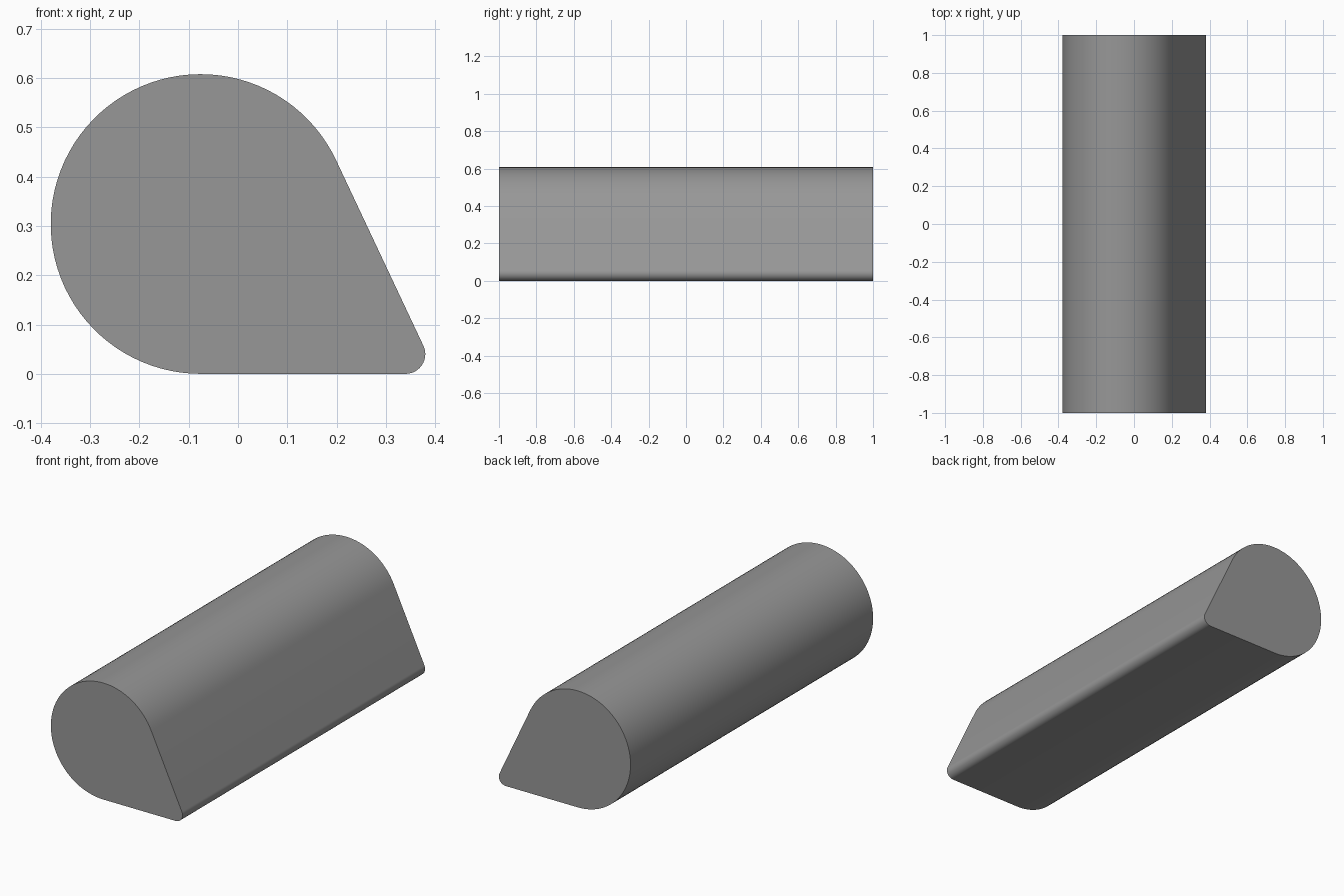
import bpy, bmesh, math
from mathutils import Vector

if "Cube" in bpy.data.objects:
    bpy.data.objects.remove(bpy.data.objects["Cube"])

R, r = 0.304, 0.04                      # large round and small nose radius
big, small = Vector((-0.38 + R, R)), Vector((0.38 - r, r))


def arc(c, rad, a0, a1, n):
    return [(c.x + rad * math.cos(a0 + (a1 - a0) * i / n),
             c.y + rad * math.sin(a0 + (a1 - a0) * i / n)) for i in range(n + 1)]


# Teardrop profile: two arcs joined by their common tangents
d = small - big
tangent = math.atan2(d.y, d.x) + math.acos((R - r) / d.length)
profile = (arc(big, R, tangent, 1.5 * math.pi, 64)
           + arc(small, r, -0.5 * math.pi, tangent, 20))

# Extrude the profile along y
bm = bmesh.new()
front = bm.faces.new([bm.verts.new((x, -1, z)) for x, z in profile])
ext = bmesh.ops.extrude_face_region(bm, geom=[front], use_keep_orig=True)
bmesh.ops.translate(bm, vec=(0, 2, 0),
                    verts=[g for g in ext["geom"] if isinstance(g, bmesh.types.BMVert)])
bmesh.ops.recalc_face_normals(bm, faces=bm.faces)
mesh = bpy.data.meshes.new("teardrop_bar")
bm.to_mesh(mesh)
bm.free()

# Dark grey finish
mat = bpy.data.materials.new("dark_grey")
mat.diffuse_color = (0.31, 0.31, 0.31, 1)
mat.use_nodes = True
mat.node_tree.nodes["Principled BSDF"].inputs["Base Color"].default_value = mat.diffuse_color
mesh.materials.append(mat)

bar = bpy.data.objects.new("teardrop_bar", mesh)
bpy.context.collection.objects.link(bar)
bpy.context.view_layer.objects.active = bar
bar.select_set(True)
bpy.ops.object.shade_smooth_by_angle(angle=math.radians(30))
